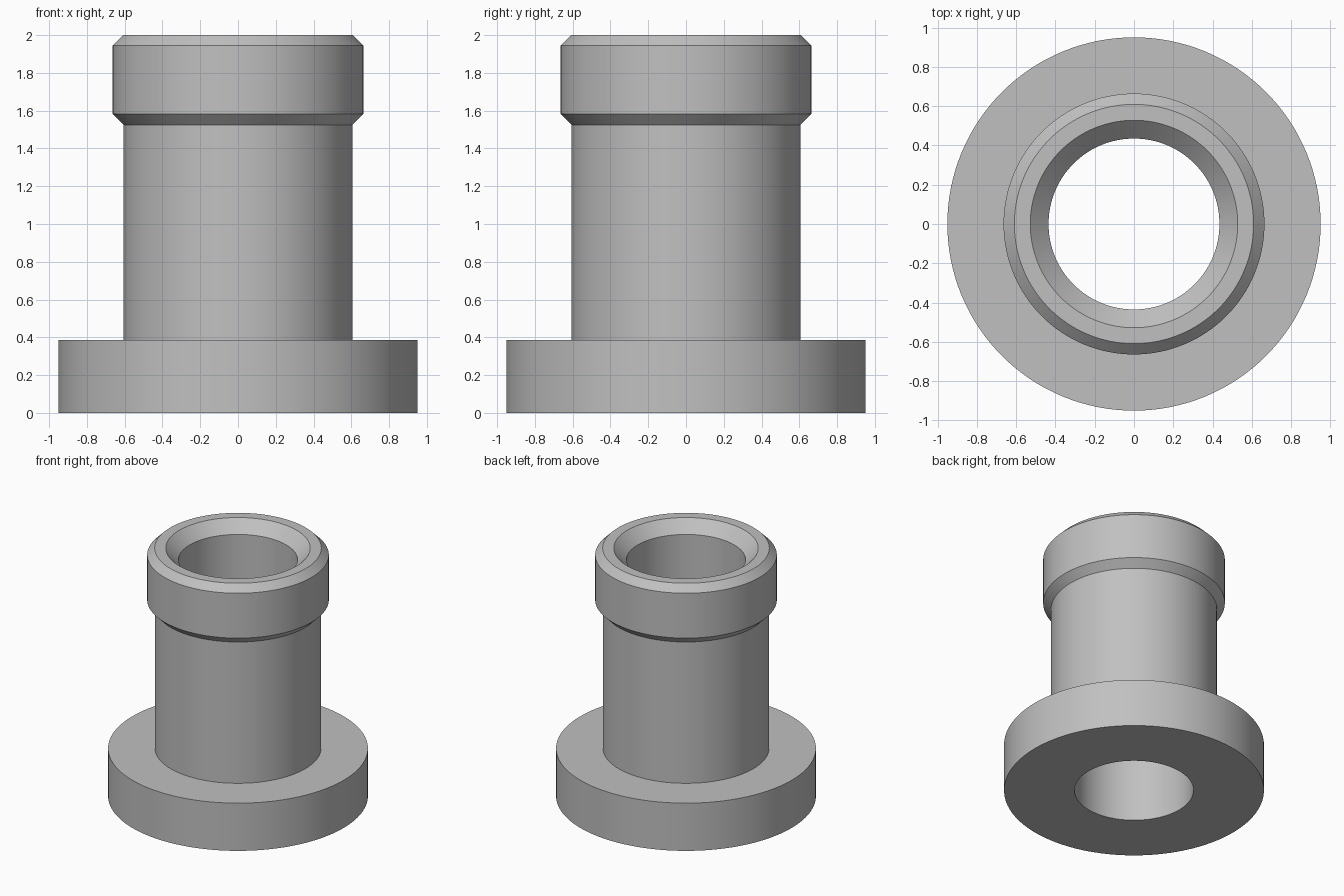
import bpy, bmesh, math

if "Cube" in bpy.data.objects:
    bpy.data.objects.remove(bpy.data.objects["Cube"])

SEGMENTS = 128

grey = bpy.data.materials.new("plain grey")
grey.diffuse_color = (0.53, 0.53, 0.53, 1)
grey.use_nodes = True
grey.node_tree.nodes["Principled BSDF"].inputs["Base Color"].default_value = grey.diffuse_color

# Closed (radius, height) outline of the flanged bushing wall
profile = [
    (0.435, 0.0), (0.95, 0.0), (0.95, 0.385),      # flange
    (0.607, 0.385), (0.607, 1.525),                # sleeve
    (0.664, 1.583), (0.664, 1.945), (0.609, 2.0),  # chamfered collar
    (0.528, 2.0), (0.435, 1.907),                  # countersunk bore
]

# Revolve the outline around z
bm = bmesh.new()
rings = []
for r, z in profile:
    rings.append([bm.verts.new((r * math.cos(math.tau * i / SEGMENTS),
                                r * math.sin(math.tau * i / SEGMENTS), z))
                  for i in range(SEGMENTS)])
for a, b in zip(rings, rings[1:] + rings[:1]):
    for i in range(SEGMENTS):
        j = (i + 1) % SEGMENTS
        bm.faces.new((a[i], a[j], b[j], b[i]))
bmesh.ops.recalc_face_normals(bm, faces=bm.faces)

mesh = bpy.data.meshes.new("flanged_bushing")
bm.to_mesh(mesh)
bm.free()
mesh.materials.append(grey)
bushing = bpy.data.objects.new("flanged_bushing", mesh)
bpy.context.collection.objects.link(bushing)

# Smooth round walls, crisp rims
bpy.context.view_layer.objects.active = bushing
bushing.select_set(True)
bpy.ops.object.shade_smooth_by_angle(angle=math.radians(30))
